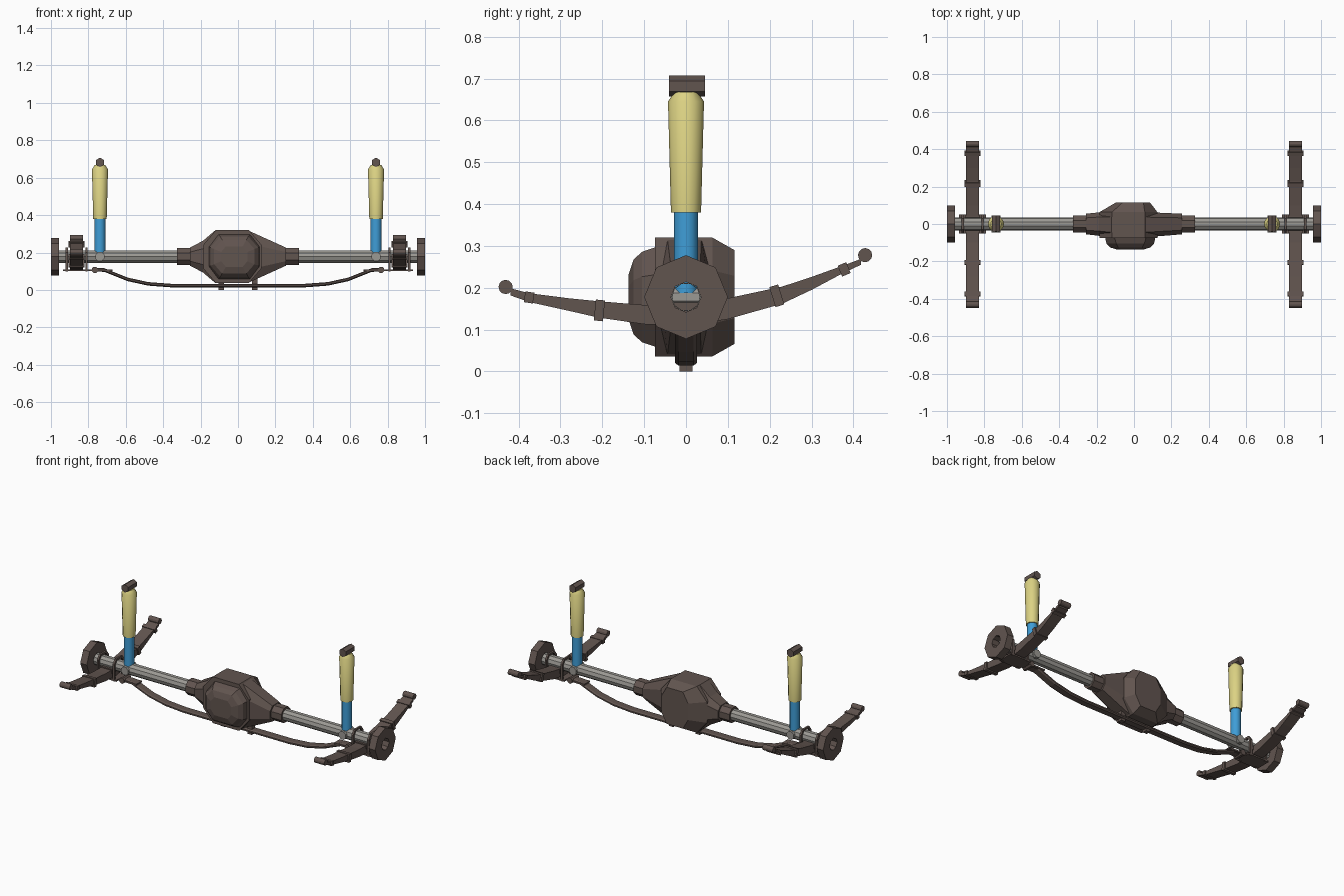
import bpy, bmesh, math
from mathutils import Vector

if "Cube" in bpy.data.objects:
    bpy.data.objects.remove(bpy.data.objects["Cube"])


def material(name, rgb):
    m = bpy.data.materials.new(name)
    m.diffuse_color = (*rgb, 1)
    m.use_nodes = True
    m.node_tree.nodes["Principled BSDF"].inputs["Base Color"].default_value = m.diffuse_color
    return m


BROWN = material("dark brown metal", (0.12, 0.089, 0.078))
GREY = material("grey steel", (0.33, 0.32, 0.295))
YELLOW = material("pale yellow", (0.72, 0.65, 0.23))
BLUE = material("blue", (0.05, 0.34, 0.68))
AXLE_Z = 0.178


def loft(name, rings, mat, caps=True, loop=False, smooth=False):
    """Skin a list of equal-length rings of points."""
    bm = bmesh.new()
    vs = [[bm.verts.new(p) for p in r] for r in rings]
    n = len(rings[0])
    pairs = list(zip(vs, vs[1:])) + ([(vs[-1], vs[0])] if loop else [])
    for a, b in pairs:
        for i in range(n):
            j = (i + 1) % n
            bm.faces.new((a[i], a[j], b[j], b[i]))
    if caps and not loop:
        bm.faces.new(vs[0])
        bm.faces.new(vs[-1])
    bmesh.ops.recalc_face_normals(bm, faces=bm.faces)
    me = bpy.data.meshes.new(name)
    bm.to_mesh(me)
    bm.free()
    me.materials.append(mat)
    ob = bpy.data.objects.new(name, me)
    bpy.context.collection.objects.link(ob)
    if smooth:
        bpy.context.view_layer.objects.active = ob
        ob.select_set(True)
        bpy.ops.object.shade_smooth_by_angle(angle=math.radians(35))
        ob.select_set(False)
    return ob


def circle(axis, c, r, n, phase=0.0):
    """Ring of n points round an axis through c."""
    out = []
    for i in range(n):
        a = 2 * math.pi * i / n + phase
        u, v = r * math.cos(a), r * math.sin(a)
        d = {"x": (0, u, v), "y": (u, 0, v), "z": (u, v, 0)}[axis]
        out.append(Vector(c) + Vector(d))
    return out


def turned(name, axis, c, profile, n, mat, phase=0.0, **kw):
    """Lathe (offset along axis, radius) pairs."""
    k = "xyz".index(axis)
    rings = []
    for t, r in profile:
        p = Vector(c)
        p[k] += t
        rings.append(circle(axis, p, r, n, phase))
    return loft(name, rings, mat, **kw)


def box(name, x0, x1, y0, y1, z0, z1, mat=BROWN):
    return loft(name, [[(x, y0, z0), (x, y1, z0), (x, y1, z1), (x, y0, z1)]
                       for x in (x0, x1)], mat)


def oct_xz(y, cx, hw, hz, flat):
    """Flat-topped octagon facing front."""
    q, c = hz * 0.45, AXLE_Z
    return [(cx + a, y, c + b) for a, b in
            [(-flat, hz), (flat, hz), (hw, q), (hw, -q),
             (flat, -hz), (-flat, -hz), (-hw, -q), (-hw, q)]]


def oct_yz(x, y0, y1, hz):
    """Chamfered block section across the axle."""
    k, w = hz * 0.5, (y1 - y0) * 0.2
    c = AXLE_Z
    return [(x, y0 + w, c + hz), (x, y1 - w, c + hz), (x, y1, c + k), (x, y1, c - k),
            (x, y1 - w, c - hz), (x, y0 + w, c - hz), (x, y0, c - k), (x, y0, c + k)]


# Differential housing, rear nose and domed front cover
loft("differential_housing", [
    oct_yz(-0.257, -0.055, 0.055, 0.048), oct_yz(-0.187, -0.063, 0.062, 0.085),
    oct_yz(-0.12, -0.072, 0.064, 0.142), oct_yz(0.05, -0.072, 0.064, 0.142),
    oct_yz(0.257, -0.055, 0.055, 0.048)], BROWN)
loft("differential_back", [
    oct_xz(-0.074, -0.03, 0.155, 0.142, 0.088), oct_xz(0.063, -0.03, 0.155, 0.142, 0.088),
    oct_xz(0.116, -0.005, 0.09, 0.112, 0.055)], BROWN)
loft("differential_cover", [
    oct_xz(-0.07, -0.02, 0.135, 0.12, 0.085), oct_xz(-0.105, -0.02, 0.127, 0.108, 0.075),
    oct_xz(-0.125, -0.02, 0.108, 0.09, 0.065), oct_xz(-0.137, -0.02, 0.07, 0.055, 0.045)], BROWN)

# Hollow axle tube
turned("axle_tube", "x", (0, 0, AXLE_Z),
       [(-0.956, 0.035), (0.956, 0.035), (0.956, 0.033), (-0.956, 0.033)], 10, GREY, loop=True)

# Anti-sway bar: flat strap dipping beneath the housing
half = [(0.78, 0.108), (0.715, 0.107), (0.66, 0.085), (0.59, 0.057),
        (0.48, 0.033), (0.36, 0.024)]
path = [(-x, z) for x, z in half] + half[::-1]
loft("sway_bar", [[(x, -0.026, z - 0.004), (x, -0.018, z - 0.01), (x, 0.018, z - 0.01),
                   (x, 0.026, z - 0.004), (x, 0.026, z + 0.004), (x, 0.018, z + 0.009),
                   (x, -0.018, z + 0.009), (x, -0.026, z + 0.004)] for x, z in path], BROWN)

# Leaf spring side profile: y, bottom z, top z
LEAF = [(-0.42, 0.182, 0.199), (-0.375, 0.166, 0.187), (-0.28, 0.145, 0.175),
        (-0.21, 0.129, 0.168), (-0.1, 0.113, 0.159), (0.0, 0.109, 0.158),
        (0.1, 0.125, 0.175), (0.23, 0.162, 0.203), (0.3, 0.195, 0.226),
        (0.375, 0.235, 0.253), (0.418, 0.255, 0.269)]

for s, side in ((-1, "left"), (1, "right")):
    # Wheel flange ring and housing collar
    turned("wheel_flange_" + side, "x", (s * 0.978, 0, AXLE_Z),
           [(-0.022, 0.1), (0.022, 0.1), (0.022, 0.036), (-0.022, 0.036)], 8, BROWN, loop=True)
    turned("housing_collar_" + side, "x", (s * 0.288, 0, AXLE_Z),
           [(-0.037, 0.049), (0.037, 0.049)], 8, BROWN, phase=math.pi / 8)

    # Leaf spring with rolled eyes and clips
    cx = s * 0.863
    loft("leaf_spring_" + side, [[(cx - 0.035, y, a), (cx + 0.035, y, a),
                                  (cx + 0.035, y, b), (cx - 0.035, y, b)]
                                 for y, a, b in LEAF], BROWN)
    for end, y, z in (("front", -0.431, 0.202), ("rear", 0.428, 0.278)):
        turned(f"spring_eye_{end}_{side}", "x", (cx, y, z),
               [(-0.035, 0.017), (0.035, 0.017)], 12, BROWN)
    for i, (y, z, h, tilt) in enumerate(((-0.375, 0.177, 0.013, -0.15), (-0.207, 0.146, 0.025, -0.1),
                                         (0.217, 0.181, 0.025, 0.3), (0.378, 0.244, 0.014, 0.4))):
        clip = box(f"spring_clip_{i + 1}_{side}", -0.043, 0.043, -0.011, 0.011, -h, h)
        clip.location = (cx, y, z)
        clip.rotation_euler.x = tilt

    # Spring mount: bottom plate, inner arm, axle pad and two U-bolts
    box("spring_plate_" + side, cx - 0.072, cx + 0.072, -0.05, 0.05, 0.1, 0.109)
    box("plate_arm_" + side, s * 0.67, s * 0.86, -0.028, 0.028, 0.1, 0.109)
    box("axle_pad_" + side, cx - 0.04, cx + 0.04, -0.045, 0.045, 0.14, 0.165)
    for off in (-0.053, 0.053):
        ub = [(0.05, 0.098), (0.05, 0.2), (0.03, 0.228), (-0.03, 0.228), (-0.05, 0.2), (-0.05, 0.098)]
        inn = [(0.037, 0.098), (0.037, 0.195), (0.022, 0.216),
               (-0.022, 0.216), (-0.037, 0.195), (-0.037, 0.098)]
        x = cx + off
        loft(f"u_bolt_{'inner' if off * s < 0 else 'outer'}_{side}",
             [[(x - 0.006, *o), (x + 0.006, *o), (x + 0.006, *i), (x - 0.006, *i)]
              for o, i in zip(ub, inn)], BROWN)

    # Sway bar end bush and centre clamp
    turned("sway_bar_bush_" + side, "y", (s * 0.765, 0, 0.107),
           [(-0.034, 0.018), (0.034, 0.018)], 8, BROWN, phase=math.pi / 8)
    box("sway_bar_clamp_" + side, s * 0.076, s * 0.104, -0.015, 0.015, 0.0, 0.07)

    # Shock absorber: lower pin, body, dust cover and upper mount
    sx = s * 0.738
    turned("shock_pin_" + side, "y", (sx, 0, AXLE_Z),
           [(-0.045, 0.026), (0.045, 0.026)], 8, GREY, phase=math.pi / 8)
    turned("shock_body_" + side, "z", (sx, 0, 0), [(0.187, 0.029), (0.39, 0.029)],
           12, BLUE, smooth=True)
    turned("shock_cover_" + side, "z", (sx, 0, 0),
           [(0.38, 0.036), (0.645, 0.043), (0.668, 0.028)], 12, YELLOW, smooth=True)
    turned("shock_top_mount_" + side, "y", (sx, 0.002, 0.682),
           [(-0.043, 0.025), (0.043, 0.025)], 6, BROWN, phase=math.pi / 2)
